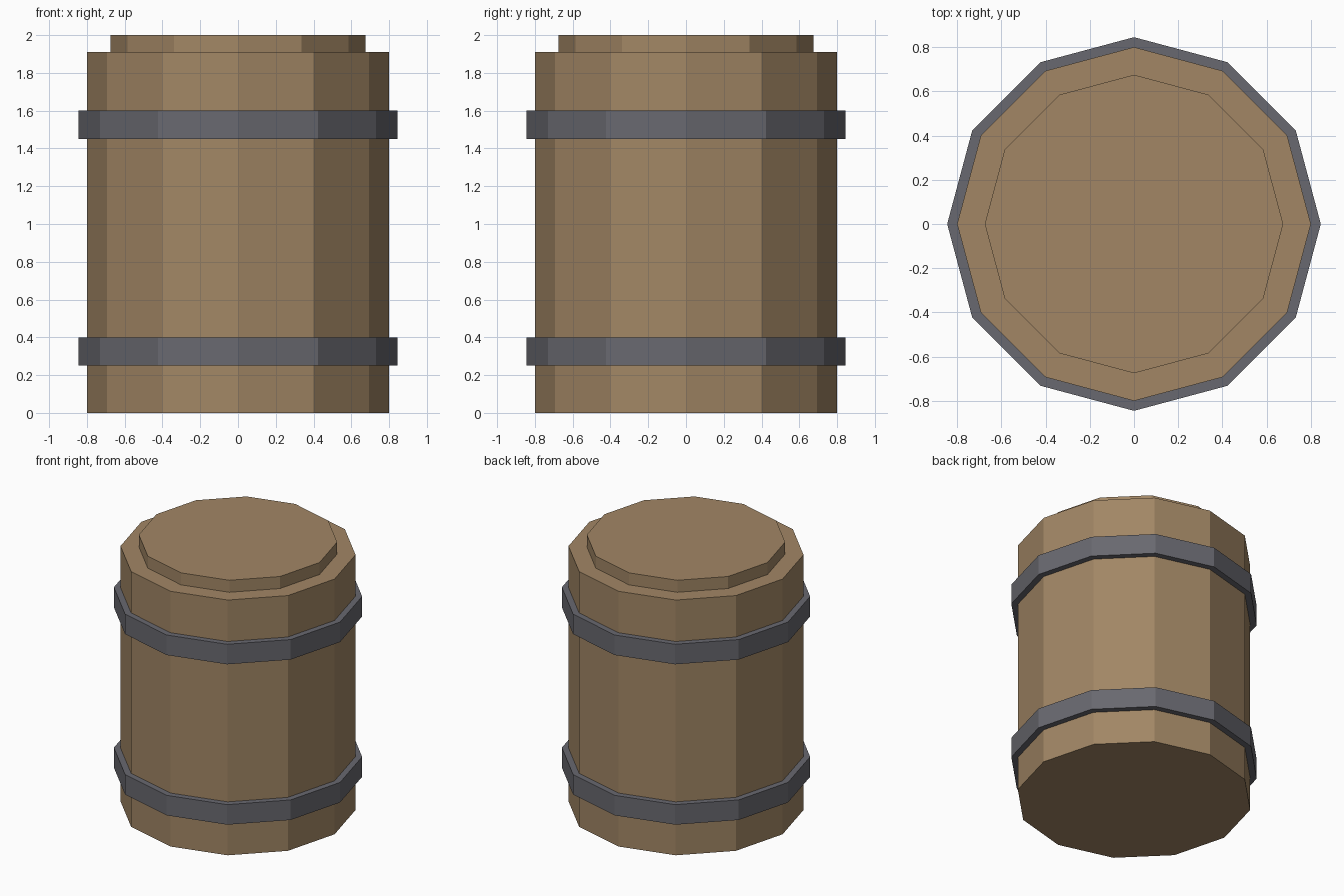
import bpy

SIDES = 12

# Remove the default object
cube = bpy.data.objects.get("Cube")
if cube:
    bpy.data.objects.remove(cube, do_unlink=True)


def make_material(name, color):
    mat = bpy.data.materials.new(name)
    mat.use_nodes = True
    mat.diffuse_color = (*color, 1)
    mat.node_tree.nodes["Principled BSDF"].inputs["Base Color"].default_value = (*color, 1)
    return mat


def drum(name, radius, bottom, top, mat):
    """Flat-sided upright cylinder between two heights."""
    bpy.ops.mesh.primitive_cylinder_add(
        vertices=SIDES, radius=radius, depth=top - bottom,
        location=(0, 0, (bottom + top) / 2))
    obj = bpy.context.object
    obj.name = name
    obj.data.materials.append(mat)
    return obj


wood = make_material("brown wood", (0.36, 0.24, 0.13))
iron = make_material("dark iron", (0.14, 0.14, 0.16))

# Barrel body and raised lid
drum("barrel_body", 0.8, 0, 1.91, wood)
drum("barrel_lid", 0.675, 1.91, 2, wood)

# Iron hoops
for name, bottom in (("lower_hoop", 0.25), ("upper_hoop", 1.45)):
    drum(name, 0.845, bottom, bottom + 0.15, iron)
